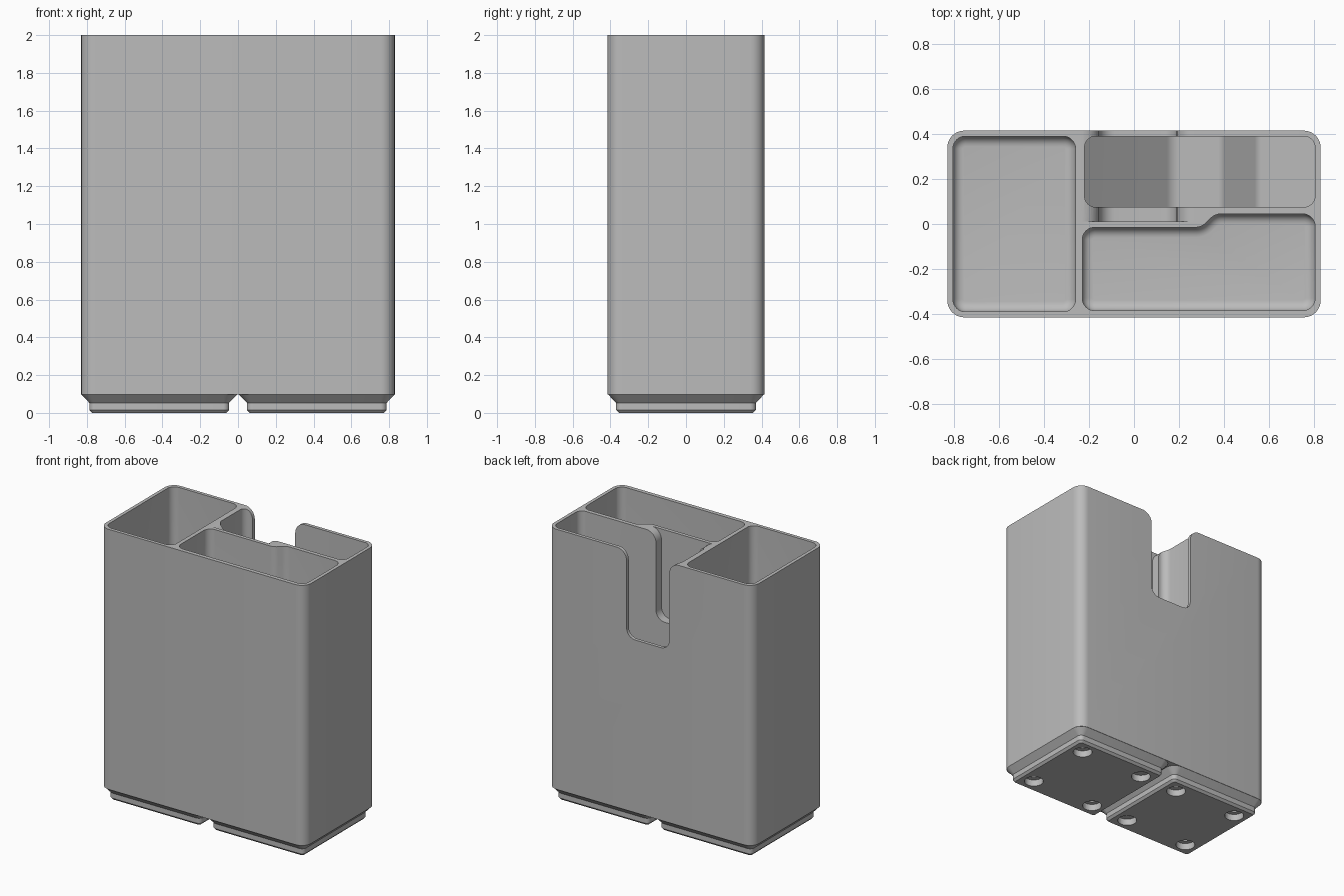
import bpy, bmesh, math
from mathutils import Vector

cube = bpy.data.objects.get("Cube")
if cube:
    bpy.data.objects.remove(cube, do_unlink=True)

GREY = (0.5, 0.5, 0.5, 1)
grey = bpy.data.materials.new("plain grey plastic")
grey.use_nodes = True
grey.diffuse_color = GREY
grey.node_tree.nodes["Principled BSDF"].inputs["Base Color"].default_value = GREY


def rounded(points, radii, steps=8):
    """Round each corner of a polygon by its own radius."""
    pts, out = [Vector(p) for p in points], []
    for i, p in enumerate(pts):
        r = radii[i]
        if r == 0:
            out.append(p)
            continue
        a = (pts[i - 1] - p).normalized()
        b = (pts[(i + 1) % len(pts)] - p).normalized()
        half = a.angle(b) / 2
        reach = r / math.tan(half)
        centre = p + (a + b).normalized() * r / math.sin(half)
        start, end = p + a * reach - centre, p + b * reach - centre
        turn = math.atan2(start.x * end.y - start.y * end.x, start.dot(end))
        base = math.atan2(start.y, start.x)
        for k in range(steps + 1):
            t = base + turn * k / steps
            out.append(centre + Vector((math.cos(t), math.sin(t))) * r)
    return out


def rectangle(x0, x1, y0, y1, r):
    return rounded([(x0, y0), (x1, y0), (x1, y1), (x0, y1)], [r] * 4)


def loft(name, rings, axis="z", floor_fillet=0, upright_round=0):
    """Solid through (outline, height) rings along z, or along y."""
    bm = bmesh.new()
    loops = []
    for outline, h in rings:
        loops.append([bm.verts.new((p.x, p.y, h) if axis == "z" else (p.x, h, p.y))
                      for p in outline])
    n = len(loops[0])
    for low, high in zip(loops, loops[1:]):
        for i in range(n):
            j = (i + 1) % n
            bm.faces.new((low[i], low[j], high[j], high[i]))
    bottom = bm.faces.new(loops[0][::-1])
    bm.faces.new(loops[-1])
    bmesh.ops.recalc_face_normals(bm, faces=bm.faces[:])
    if floor_fillet:
        bmesh.ops.bevel(bm, geom=list(bottom.edges), offset=floor_fillet, segments=6,
                        profile=0.5, affect="EDGES", clamp_overlap=False)
    if upright_round:
        uprights = [e for e in bm.edges if abs(e.verts[0].co.z - e.verts[1].co.z) > 1]
        bmesh.ops.bevel(bm, geom=uprights, offset=upright_round, segments=8,
                        profile=0.5, affect="EDGES")
    mesh = bpy.data.meshes.new(name)
    bm.to_mesh(mesh)
    bm.free()
    mesh.materials.append(grey)
    obj = bpy.data.objects.new(name, mesh)
    bpy.context.collection.objects.link(obj)
    return obj


def select_only(obj):
    bpy.ops.object.select_all(action="DESELECT")
    obj.select_set(True)
    bpy.context.view_layer.objects.active = obj


def cut(obj, cutters):
    select_only(obj)
    for cutter in cutters:
        mod = obj.modifiers.new("cut", "BOOLEAN")
        mod.operation, mod.solver, mod.object = "DIFFERENCE", "EXACT", cutter
        bpy.ops.object.modifier_apply(modifier=mod.name)
        bpy.data.objects.remove(cutter, do_unlink=True)


def smooth(obj):
    select_only(obj)
    bpy.ops.object.shade_smooth_by_angle(angle=math.radians(30))


BASE, TOP, FLOOR, OVER = 0.098, 2.0, 0.14, 2.1

# Main block
shell = rectangle(-0.83, 0.83, -0.415, 0.415, 0.075)
body = loft("bin_body", [(shell, BASE), (shell, TOP)])

# Large side compartment
side = rectangle(-0.805, -0.26, -0.39, 0.39, 0.055)
side_pocket = loft("side_pocket", [(side, FLOOR), (side, OVER)], floor_fillet=0.045)

# Front compartment with a stepped back wall
front = rounded([(-0.23, -0.385), (0.805, -0.385), (0.805, 0.045),
                 (0.36, 0.045), (0.3, -0.015), (-0.23, -0.015)],
                [0.055, 0.055, 0.055, 0.07, 0.07, 0.055])
front_pocket = loft("front_pocket", [(front, FLOOR), (front, OVER)], floor_fillet=0.045)

# Back compartment with a sloping, stepped floor
back = rounded([(-0.22, OVER), (-0.22, 0.62), (0.17, 0.25), (0.39, 0.25),
                (0.55, FLOOR), (0.805, FLOOR), (0.805, OVER)],
               [0, 0, 0.08, 0.05, 0.05, 0, 0])
back_pocket = loft("back_pocket", [(back, 0.075), (back, 0.39)], axis="y", upright_round=0.05)

# Flared notch through the back wall and into the divider
LIP = TOP + 0.0005
notch = rounded([(-0.155, 1.36), (0.19, 1.36), (0.19, LIP), (0.4, LIP),
                 (0.4, OVER), (-0.4, OVER), (-0.4, LIP), (-0.155, LIP)],
                [0.07, 0.07, 0.08, 0, 0, 0, 0, 0.08])
back_notch = loft("back_notch", [(notch, 0.012), (notch, 0.6)], axis="y")

cut(body, [side_pocket, front_pocket, back_pocket, back_notch])
smooth(body)


def square(cx, half, r):
    return rectangle(cx - half, cx + half, -half, half, r)


def drill(x, y, r, depth):
    hole = rectangle(x - r, x + r, y - r, y + r, r * 0.999)
    return loft("drill", [(hole, -0.05), (hole, depth)])


# Two stepped feet with magnet and screw holes
for label, cx in (("left", 0.417), ("right", -0.417)):
    foot = loft(label + "_foot", [(square(cx, 0.355, 0.016), 0),
                                  (square(cx, 0.37, 0.032), 0.016),
                                  (square(cx, 0.37, 0.032), 0.053),
                                  (square(cx, 0.413, 0.075), BASE)])
    drills = [drill(cx + sx * 0.26, sy * 0.26, r, depth)
              for sx in (-1, 1) for sy in (-1, 1)
              for r, depth in ((0.065, 0.048), (0.03, 0.09))]
    cut(foot, drills)
    smooth(foot)
